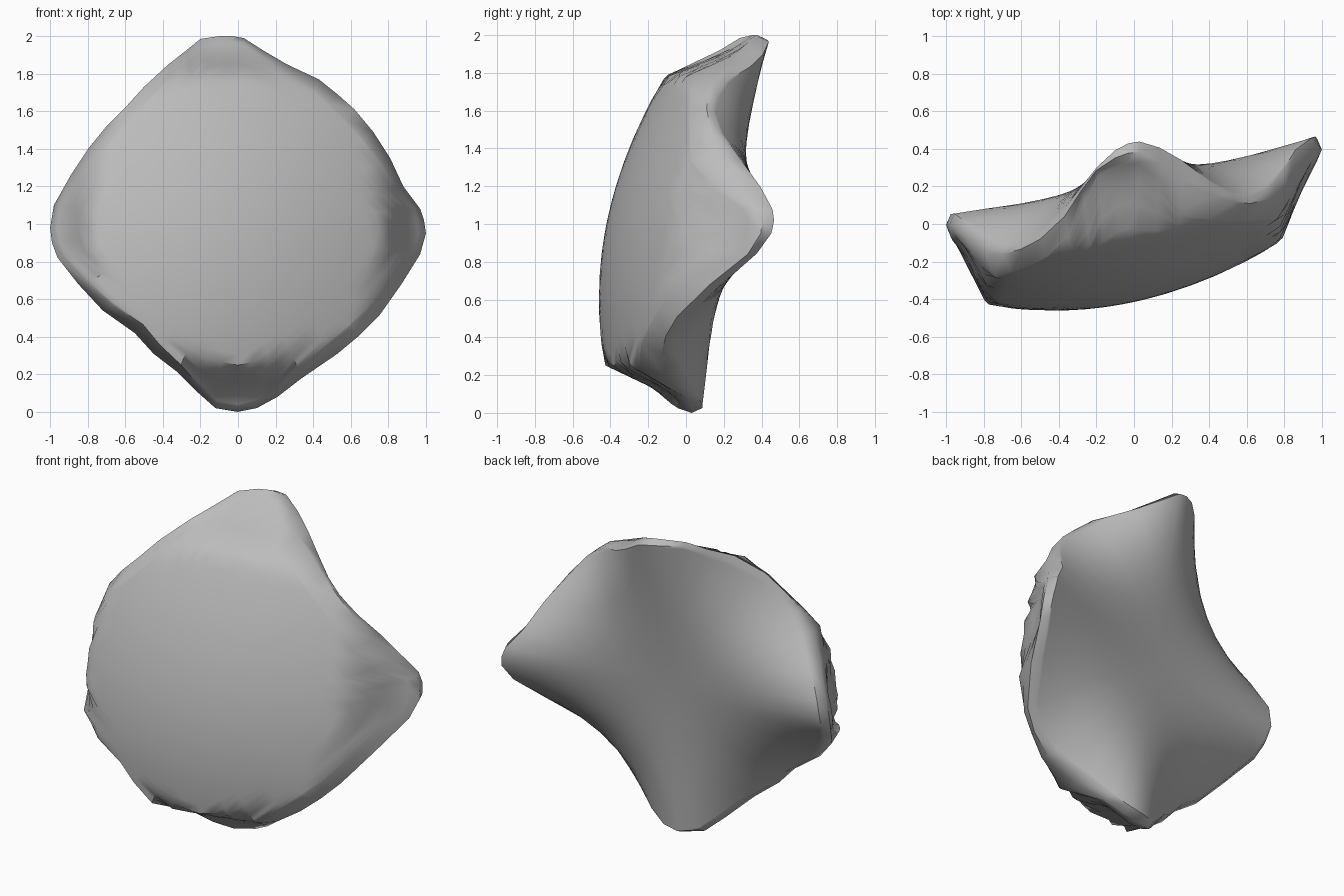
import bpy
import bmesh
import math

default_cube = bpy.data.objects.get("Cube")
if default_cube:
    bpy.data.objects.remove(default_cube, do_unlink=True)

# Four-lobed outline seen from the front (x, height above the middle)
OUTLINE = [
    (-.1, 1), (-.03, 1), (.03, .99), (.14, .92), (.26, .85), (.43, .77),
    (.53, .69), (.62, .61), (.72, .49), (.81, .35), (.88, .2), (.97, .08),
    (.99, .02), (1, -.05), (.97, -.16), (.87, -.32), (.75, -.49), (.65, -.59),
    (.53, -.69), (.34, -.82), (.21, -.92), (.1, -.98), (0, -1), (-.12, -.98),
    (-.21, -.9), (-.32, -.79), (-.45, -.69), (-.55, -.58), (-.72, -.46),
    (-.85, -.32), (-.96, -.18), (-.99, -.1), (-1, -.02), (-.98, .1),
    (-.89, .26), (-.79, .41), (-.7, .52), (-.6, .62), (-.5, .73),
    (-.37, .85), (-.28, .92), (-.2, .985),
]


def front_depth(x, w):
    """Tilted dome whose four tips fold backwards along a square."""
    dome = -.375 + .215 * x + .2 * w + .25 * (x * x + w * w)
    beyond = max(0, abs(x) - .78, w - .78, -w - .75)
    return dome + .3 * (1 - math.exp(-(beyond / .1) ** 1.5))


def back_depth(x, w):
    """Tilted dish that falls away between the lobes."""
    dish = .205 + .21 * x + .18 * w + .06 * (x * x + w * w)
    return dish - .64 * (2 * x * w) ** 2


def lobe_factor(x, w):
    """One on a lobe axis, zero on a diagonal."""
    return math.cos(2 * math.atan2(w, x)) ** 2


def rim_depth(x, w):
    front = front_depth(x * .95, w * .95)
    back = back_depth(x * .97, w * .97)
    return front + (back - front) * .6


bm = bmesh.new()


def add_ring(scale_of, depth_of):
    ring = []
    for px, pw in OUTLINE:
        s = scale_of(px, pw)
        x, w = px * s, pw * s
        ring.append(bm.verts.new((x, depth_of(x, w), w + 1)))
    return ring


def bridge(a, b):
    for i in range(len(a)):
        j = (i + 1) % len(a)
        bm.faces.new((a[i], a[j], b[j], b[i]))


# Rings run from the front centre over the rim to the back centre,
# packed closer together near the rim
STEPS = 16
spacing = [1 - (1 - k / STEPS) ** 1.5 for k in range(1, STEPS + 1)]
rings = []
for t in spacing:
    rings.append(add_ring(
        lambda x, w: t * (.92 + .055 * lobe_factor(x, w)), front_depth))
rings.append(add_ring(lambda x, w: 1, rim_depth))
for t in reversed(spacing):
    rings.append(add_ring(
        lambda x, w: t * (.985 - .01 * lobe_factor(x, w)), back_depth))

for a, b in zip(rings, rings[1:]):
    bridge(a, b)

# Close both centres with fans
for ring, depth in ((rings[0], front_depth), (rings[-1], back_depth)):
    centre = bm.verts.new((0, depth(0, 0), 1))
    for i in range(len(ring)):
        bm.faces.new((centre, ring[i], ring[(i + 1) % len(ring)]))

bmesh.ops.recalc_face_normals(bm, faces=bm.faces[:])
mesh = bpy.data.meshes.new("lobed_shell")
bm.to_mesh(mesh)
bm.free()

shell = bpy.data.objects.new("lobed_shell", mesh)
bpy.context.collection.objects.link(shell)

# Plain grey surface
grey = bpy.data.materials.new("plain_grey")
grey.use_nodes = True
colour = (.5, .5, .5, 1)
grey.diffuse_color = colour
grey.node_tree.nodes["Principled BSDF"].inputs["Base Color"].default_value = colour
mesh.materials.append(grey)

# Smooth body with creases kept at the rim
bpy.ops.object.select_all(action='DESELECT')
shell.select_set(True)
bpy.context.view_layer.objects.active = shell
bpy.ops.object.shade_smooth_by_angle(angle=math.radians(45))
